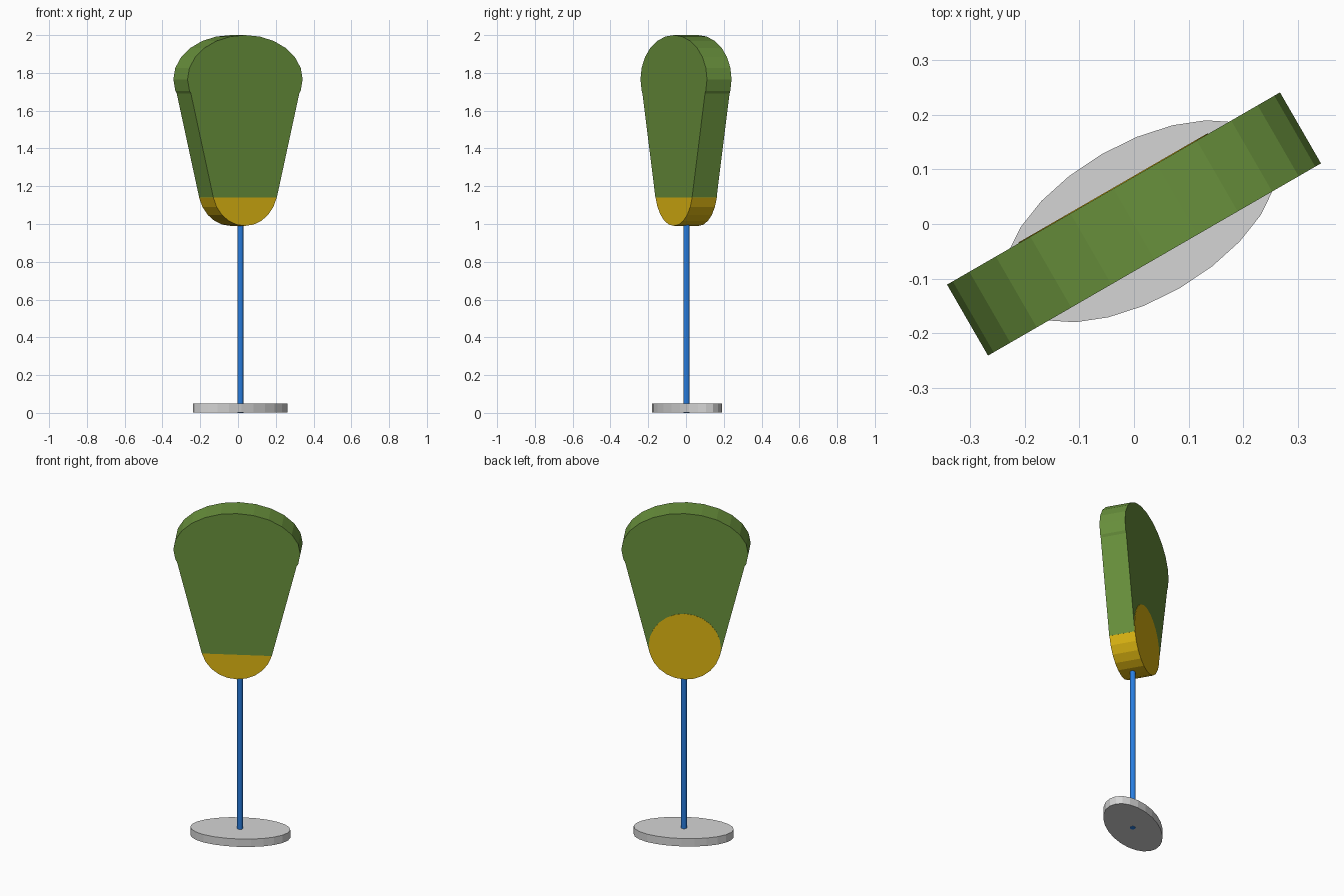
import bpy, bmesh, math
from mathutils import Matrix

if "Cube" in bpy.data.objects:
    bpy.data.objects.remove(bpy.data.objects["Cube"])

TURN = Matrix.Rotation(math.radians(30), 4, 'Z')   # whole sign is turned 30 degrees
SEG = 24


def material(name, rgb):
    m = bpy.data.materials.new(name)
    m.diffuse_color = (*rgb, 1)
    m.use_nodes = True
    m.node_tree.nodes["Principled BSDF"].inputs["Base Color"].default_value = m.diffuse_color
    return m


GREEN = material("leaf green", (0.14, 0.28, 0.045))
YELLOW = material("golden yellow", (0.73, 0.47, 0.006))
BLUE = material("blue", (0.021, 0.205, 0.74))
GREY = material("light grey", (0.66, 0.66, 0.66))


def ellipse(rx, ry, cx=0, cy=0, n=SEG):
    return [(cx + rx * math.cos(2 * math.pi * i / n),
             cy + ry * math.sin(2 * math.pi * i / n)) for i in range(n)]


def prism(name, profile, lo, hi, mat, upright=False, offset=(0, 0, 0)):
    """Extrude a 2D profile from lo to hi: along z, or along depth if upright."""
    bm = bmesh.new()
    place = (lambda a, b, d: (a, d, b)) if upright else (lambda a, b, d: (a, b, d))
    bottom = [bm.verts.new(place(a, b, lo)) for a, b in profile]
    face = bm.faces.new(bottom)
    ext = bmesh.ops.extrude_face_region(bm, geom=[face], use_keep_orig=True)
    for v in ext["geom"]:
        if isinstance(v, bmesh.types.BMVert):
            v.co[1 if upright else 2] += hi - lo
    bmesh.ops.recalc_face_normals(bm, faces=bm.faces)
    bm.transform(Matrix.Translation(offset) @ TURN)
    me = bpy.data.meshes.new(name)
    bm.to_mesh(me)
    bm.free()
    me.materials.append(mat)
    ob = bpy.data.objects.new(name, me)
    bpy.context.collection.objects.link(ob)
    return ob


# oval foot and thin pole
prism("base", ellipse(0.277, 0.142), 0.002, 0.05, GREY, offset=(0.012, 0.005, 0))
prism("pole", ellipse(0.016, 0.016, n=16), 0, 1.06, BLUE, offset=(0.012, 0.003, 0))

# head: oval top, tapered body, round yellow end (its disc shows fully on the back)
prism("head_top", ellipse(0.352, 0.234, 0, 1.766), -0.075, 0.075, GREEN, True)
prism("head_body", [(-0.194, 1.14), (0.194, 1.14), (0.35, 1.766), (-0.35, 1.766)],
      -0.075, 0.075, GREEN, True)
prism("head_end", ellipse(0.2, 0.2, 0, 1.19), -0.0742, 0.0765, YELLOW, True)
